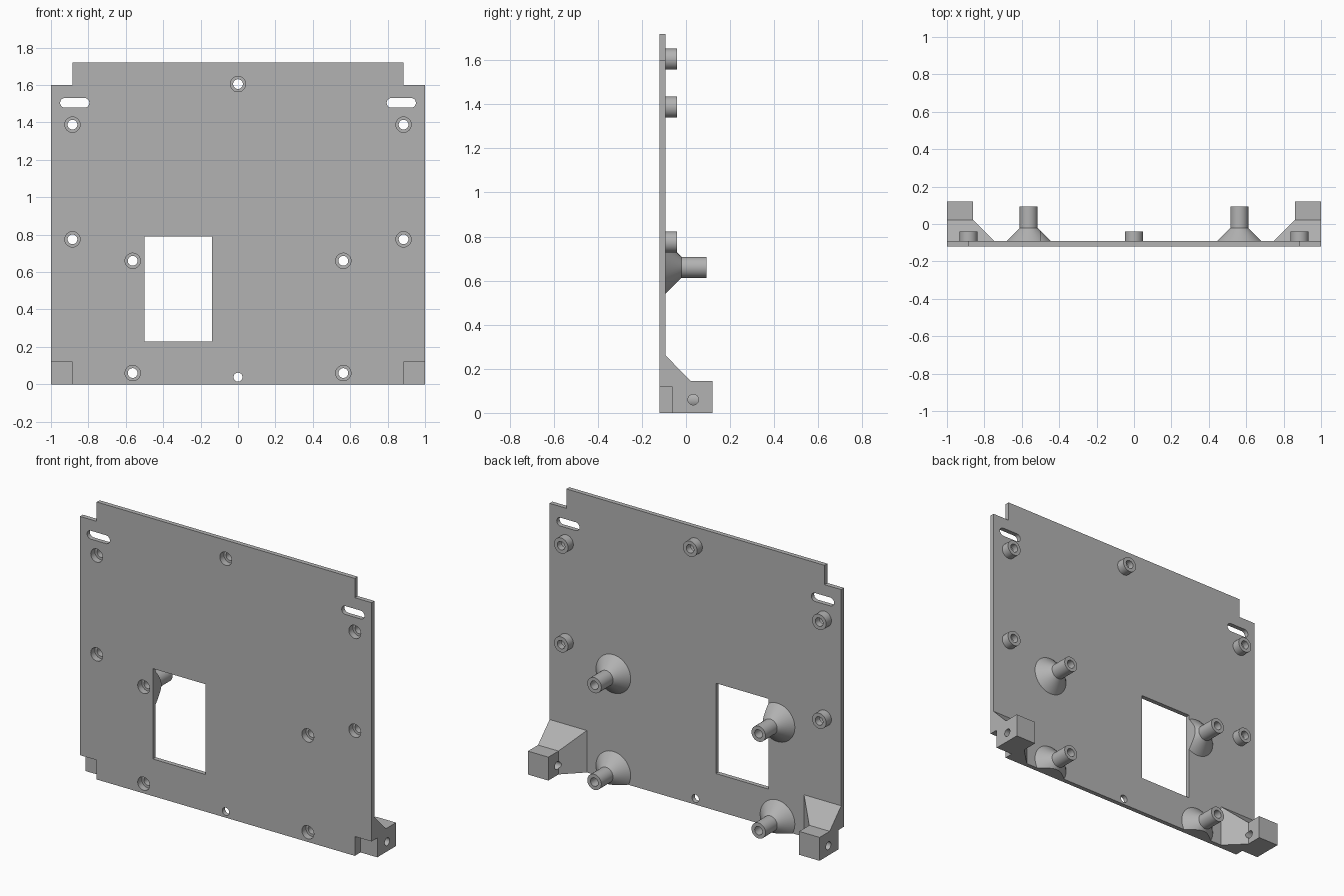
import bpy, bmesh, math
from mathutils import Matrix

cube = bpy.data.objects.get("Cube")
if cube:
    bpy.data.objects.remove(cube, do_unlink=True)

grey = bpy.data.materials.new("plain_grey")
grey.use_nodes = True
grey.diffuse_color = (0.45, 0.45, 0.45, 1)
grey.node_tree.nodes["Principled BSDF"].inputs["Base Color"].default_value = (0.45, 0.45, 0.45, 1)

FRONT, BACK = -0.12, -0.092      # plate faces
DEPTH = 0.12                     # rear end of the brackets
SIDES = 48


def make_object(name, bm):
    bmesh.ops.recalc_face_normals(bm, faces=bm.faces)
    mesh = bpy.data.meshes.new(name)
    bm.to_mesh(mesh)
    bm.free()
    mesh.materials.append(grey)
    obj = bpy.data.objects.new(name, mesh)
    bpy.context.collection.objects.link(obj)
    return obj


def prism(name, outline, y0, y1):
    """Extrude an x-z outline along y."""
    bm = bmesh.new()
    face = bm.faces.new([bm.verts.new((x, y0, z)) for x, z in outline])
    ext = bmesh.ops.extrude_face_region(bm, geom=[face])
    verts = [v for v in ext["geom"] if isinstance(v, bmesh.types.BMVert)]
    bmesh.ops.translate(bm, verts=verts, vec=(0, y1 - y0, 0))
    return make_object(name, bm)


def box(name, x0, x1, y0, y1, z0, z1):
    return prism(name, [(x0, z0), (x1, z0), (x1, z1), (x0, z1)], y0, y1)


def arc(cx, cz, r, start=0, sweep=360, n=SIDES):
    return [(cx + r * math.cos(math.radians(start + sweep * i / n)),
             cz + r * math.sin(math.radians(start + sweep * i / n))) for i in range(n)]


def slot(cx, cz, half, r):
    return (arc(cx + half, cz, r, -90, 180, 16) + [(cx + half, cz + r)]
            + arc(cx - half, cz, r, 90, 180, 16) + [(cx - half, cz - r)])


def lathe(name, x, z, profile):
    """Revolve a closed (radius, y) profile about the y axis."""
    bm = bmesh.new()
    rings = [[bm.verts.new((px, y, pz)) for px, pz in arc(x, z, r)] for r, y in profile]
    for a, b in zip(rings, rings[1:] + rings[:1]):
        for i in range(SIDES):
            j = (i + 1) % SIDES
            bm.faces.new((a[i], a[j], b[j], b[i]))
    return make_object(name, bm)


def cut(obj, cutter):
    mod = obj.modifiers.new("cut", "BOOLEAN")
    mod.operation, mod.solver, mod.object = "DIFFERENCE", "EXACT", cutter
    bpy.context.view_layer.objects.active = obj
    bpy.ops.object.modifier_apply(modifier=mod.name)
    bpy.data.objects.remove(cutter, do_unlink=True)


def smooth(obj):
    bpy.ops.object.select_all(action="DESELECT")
    obj.select_set(True)
    bpy.context.view_layer.objects.active = obj
    bpy.ops.object.shade_smooth_by_angle(angle=math.radians(30))


short_spots = [(s * 0.885, z) for s in (-1, 1) for z in (0.775, 1.388)] + [(0, 1.605)]
tall_spots = [(s * 0.563, z) for s in (-1, 1) for z in (0.06, 0.66)]


def window_cutter():
    return box("window_cutter", -0.5, -0.14, -0.3, 0.3, 0.23, 0.79)


# Plate with notched corners
half = [(0.885, 0), (0.885, 0.12), (1, 0.12), (1, 1.6), (0.885, 1.6), (0.885, 1.72)]
plate = prism("back_plate", half + [(-x, z) for x, z in reversed(half)], FRONT, BACK)
cut(plate, window_cutter())
for s in (-1, 1):
    cut(plate, prism("slot_cutter", slot(s * 0.873, 1.505, 0.052, 0.026), -0.3, 0))
for x, z in short_spots + tall_spots:
    cut(plate, prism("screw_cutter", arc(x, z, 0.041), -0.3, 0))
cut(plate, prism("pin_cutter", arc(0, 0.038, 0.024), -0.3, 0))
smooth(plate)

# Short standoffs: plain sleeves with a counterbored screw hole
for i, (x, z) in enumerate(short_spots):
    post = lathe(f"short_standoff_{i + 1}", x, z,
                 [(0.048, BACK), (0.048, -0.04), (0.026, -0.04),
                  (0.026, -0.08), (0.041, -0.08), (0.041, BACK)])
    smooth(post)

# Tall standoffs: sleeves on a flared cone, trimmed by the window and the bottom edge
for i, (x, z) in enumerate(tall_spots):
    post = lathe(f"tall_standoff_{i + 1}", x, z,
                 [(0.119, BACK), (0.048, -0.021), (0.048, 0.094), (0.026, 0.094),
                  (0.026, -0.08), (0.041, -0.08), (0.041, BACK)])
    if z < 0.1:
        cut(post, box("floor_cutter", -1, 1, -0.3, 0.3, -0.3, 0))
    elif x < 0:
        cut(post, window_cutter())
    smooth(post)

# Corner brackets: a flare narrowing to a block, drilled sideways
for s, side in ((1, "left"), (-1, "right")):
    bm = bmesh.new()
    rings = []
    for y, inner, top in ((BACK, 0.745, 0.26), (0.021, 0.86, 0.145), (DEPTH, 0.86, 0.145)):
        rings.append([bm.verts.new((s * x, y, z))
                      for x, z in ((inner, 0), (1, 0), (1, top), (inner, top))])
    for a, b in zip(rings, rings[1:]):
        for i in range(4):
            j = (i + 1) % 4
            bm.faces.new((a[i], a[j], b[j], b[i]))
    bm.faces.new(rings[0])
    bm.faces.new(rings[-1])
    bracket = make_object(f"{side}_bracket", bm)
    xs = sorted((s * 0.885, s * 1.2))
    cut(bracket, box("notch_cutter", xs[0], xs[1], -0.3, -0.064, -0.2, 0.12))
    drill = prism("drill_cutter", arc(0, 0, 0.024), -0.3, 0.3)
    drill.data.transform(Matrix.Translation((s * 0.93, 0.033, 0.06))
                         @ Matrix.Rotation(math.pi / 2, 4, "Z"))
    cut(bracket, drill)
    smooth(bracket)
